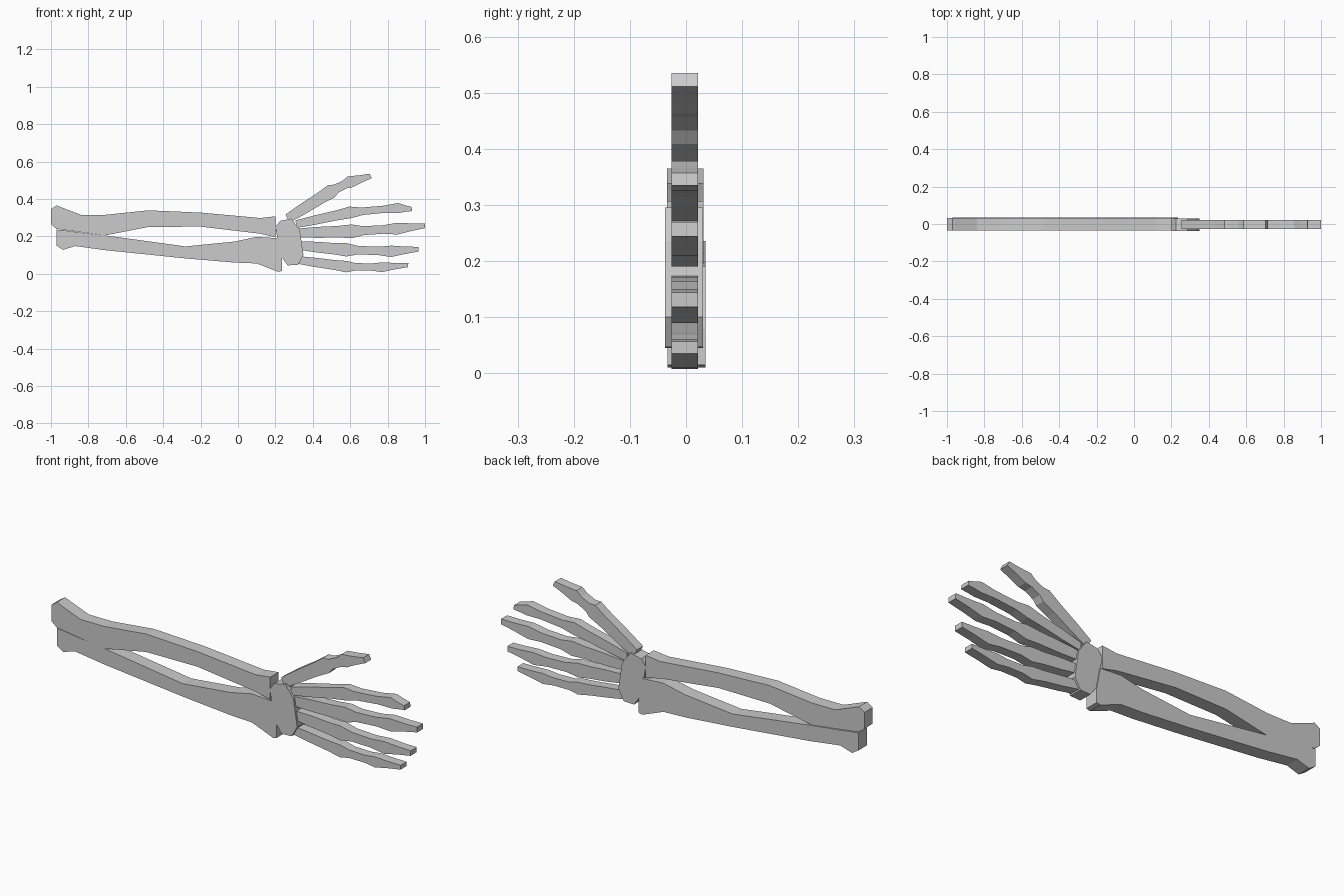
import bpy, bmesh
from mathutils import Vector

if "Cube" in bpy.data.objects:
    bpy.data.objects.remove(bpy.data.objects["Cube"])


def plate(name, outline, y0, y1):
    """Extrude an XZ outline between two depths."""
    bm = bmesh.new()
    face = bm.faces.new([bm.verts.new((p[0], y0, p[1])) for p in outline])
    ext = bmesh.ops.extrude_face_region(bm, geom=[face])
    verts = [g for g in ext["geom"] if isinstance(g, bmesh.types.BMVert)]
    bmesh.ops.translate(bm, verts=verts, vec=(0, y1 - y0, 0))
    bmesh.ops.recalc_face_normals(bm, faces=bm.faces[:])
    mesh = bpy.data.meshes.new(name)
    bm.to_mesh(mesh)
    bm.free()
    obj = bpy.data.objects.new(name, mesh)
    bpy.context.collection.objects.link(obj)


def bone(name, stations, y0, y1):
    """Long bone from stations of (x, top, bottom)."""
    top = [(x, t) for x, t, b in stations]
    low = [(x, b) for x, t, b in reversed(stations)]
    plate(name, top + low, y0, y1)


# Half widths along each of the three finger segments: wide knuckles, thin shafts
SEGMENTS = [
    [(0, .022), (.35, .027), (.75, .029), (1, .034)],
    [(.25, .022), (.7, .021), (1, .029)],
    [(.5, .019), (1, .012)],
]


def digit(name, base, knuckle, joint, tip, size):
    """Finger outline swept along base, knuckle, joint and tip."""
    joints = [Vector(p) for p in (base, knuckle, joint, tip)]
    axis = (joints[3] - joints[0]).normalized()
    side = Vector((-axis.y, axis.x))
    upper, lower = [], []
    for a, b, steps in zip(joints, joints[1:], SEGMENTS):
        for f, half in steps:
            c = a.lerp(b, f)
            upper.append(c + side * half * size)
            lower.append(c - side * half * size)
    plate(name, upper + lower[::-1], -.026, .021)


# Forearm bones, touching at both ends around an oval gap
bone("upper_forearm_bone", [
    (-1, .345, .265), (-.97, .365, .24), (-.84, .315, .222), (-.71, .315, .205),
    (-.48, .339, .25), (-.2, .327, .252), (.12, .298, .214), (.2, .307, .195)], -.034, .031)
bone("lower_forearm_bone", [
    (-.97, .236, .15), (-.935, .233, .128), (-.87, .224, .148), (-.71, .205, .126),
    (-.28, .146, .082), (-.02, .172, .06), (.1, .197, .055), (.215, .19, .01),
    (.235, .08, .015)], -.033, .035)

# Wrist block
plate("wrist", [(.2, .25), (.225, .283), (.285, .295), (.33, .235), (.35, .1),
                (.32, .047), (.265, .045), (.225, .1)], -.037, .03)

# Digits
digit("thumb", (.265, .295), (.5, .442), (.6, .492), (.71, .523), 1.1)
digit("index_finger", (.31, .265), (.6, .328), (.86, .352), (.93, .346), .92)
digit("middle_finger", (.325, .218), (.61, .227), (.85, .241), (1, .257), 1.08)
digit("ring_finger", (.335, .15), (.58, .128), (.82, .12), (.965, .131), 1.05)
digit("little_finger", (.31, .075), (.58, .038), (.77, .035), (.91, .046), .9)
